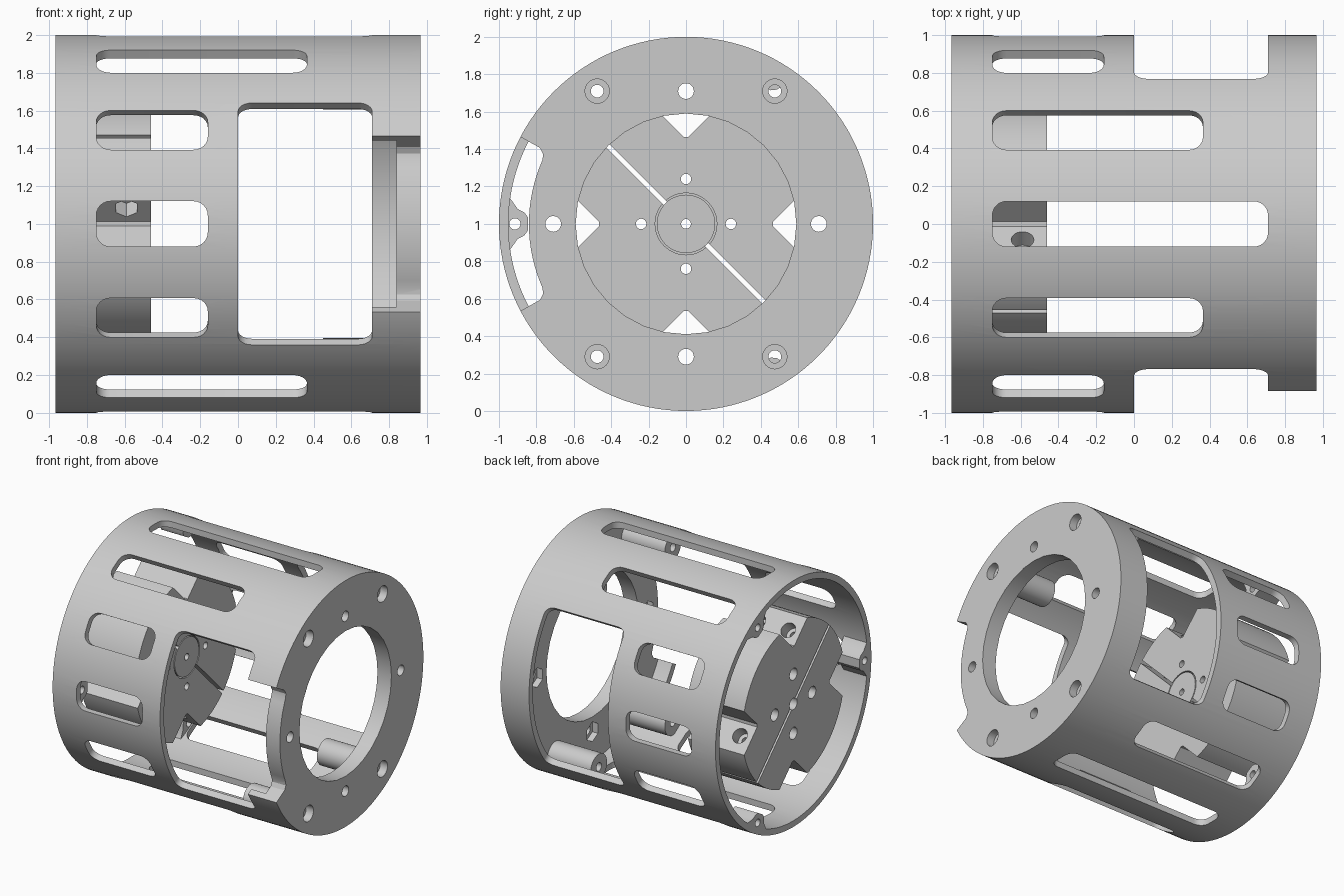
import bpy, bmesh
from math import sin, cos, tan, pi, radians
from mathutils import Vector, Matrix

if "Cube" in bpy.data.objects:
    bpy.data.objects.remove(bpy.data.objects["Cube"])

grey = bpy.data.materials.new("light grey")
grey.use_nodes = True
grey.diffuse_color = (0.6, 0.6, 0.6, 1)
grey.node_tree.nodes["Principled BSDF"].inputs["Base Color"].default_value = (0.6, 0.6, 0.6, 1)

END = 0.965      # half length along x
LIP = 0.84       # inner face of the flange
INNER = 0.95     # inner radius of the shell


def make(name, bm):
    """Turn a bmesh centred on the tube axis into an object raised to z = 1."""
    bmesh.ops.recalc_face_normals(bm, faces=bm.faces)
    mesh = bpy.data.meshes.new(name)
    bm.to_mesh(mesh)
    bm.free()
    mesh.materials.append(grey)
    ob = bpy.data.objects.new(name, mesh)
    ob.location.z = 1
    bpy.context.collection.objects.link(ob)
    return ob


def rod(p0, p1, r, n=24, name="rod"):
    """Cylinder between two points."""
    p0, p1 = Vector(p0), Vector(p1)
    d = p1 - p0
    m = Matrix.Translation((p0 + p1) / 2) @ d.to_track_quat('Z', 'Y').to_matrix().to_4x4()
    bm = bmesh.new()
    bmesh.ops.create_cone(bm, cap_ends=True, segments=n, radius1=r, radius2=r,
                          depth=d.length, matrix=m)
    return make(name, bm)


def along(y, z, x0, x1, r, n=24, name="rod"):
    return rod((x0, y, z), (x1, y, z), r, n, name)


def loft(a, b, name="loft"):
    """Solid between two matching outlines."""
    bm = bmesh.new()
    va, vb = [bm.verts.new(p) for p in a], [bm.verts.new(p) for p in b]
    bm.faces.new(va)
    bm.faces.new(vb[::-1])
    for i in range(len(va)):
        j = (i + 1) % len(va)
        bm.faces.new((va[i], va[j], vb[j], vb[i]))
    return make(name, bm)


def prism(pts, x0, x1, ang=0, name="prism"):
    """Outline of (radial, tangent) points turned to an angle, extruded along x."""
    c, s = cos(ang), sin(ang)
    yz = [(r * c - t * s, r * s + t * c) for r, t in pts]
    return loft([(x0, *p) for p in yz], [(x1, *p) for p in yz], name)


def opening(ang, x0, x1, d0, h0, d1, h1, corner):
    """Rounded rectangular cutter pointing outward; half width h0 at d0, h1 at d1."""
    def ring(d, h):
        pts = []
        for k, (cx, ct) in enumerate([(x1, h), (x0, h), (x0, -h), (x1, -h)]):
            cx += corner if cx == x0 else -corner
            ct += corner if ct < 0 else -corner
            for i in range(7):
                a = k * pi / 2 + i * pi / 12
                x, t = cx + corner * cos(a), ct + corner * sin(a)
                pts.append((x, d * cos(ang) - t * sin(ang), d * sin(ang) + t * cos(ang)))
        return pts
    return loft(ring(d0, h0), ring(d1, h1))


def combine(ob, tool, op='DIFFERENCE'):
    mod = ob.modifiers.new("bool", 'BOOLEAN')
    mod.operation, mod.object, mod.solver = op, tool, 'EXACT'
    bpy.context.view_layer.objects.active = ob
    bpy.ops.object.modifier_apply(modifier=mod.name)
    bpy.data.objects.remove(tool)


def smooth(ob):
    bpy.ops.object.select_all(action='DESELECT')
    ob.select_set(True)
    bpy.context.view_layer.objects.active = ob
    bpy.ops.object.shade_smooth_by_angle(angle=radians(30))


# Tube with a flange at the +x end
shell = along(0, 0, -END, END, 1, 128, "housing_shell")
combine(shell, along(0, 0, -1.2, LIP, INNER, 128))
combine(shell, along(0, 0, 0.6, 1.2, 0.59, 32))

# Ring of slots, every 30 degrees, in three lengths
for k in range(12):
    right = {0: 0.71, 1: 0.365, 2: -0.16, 3: -0.16}[min(abs(k - 3) % 6, 6 - abs(k - 3) % 6)]
    combine(shell, opening(k * pi / 6, -0.75, right, 0.88, 0.12, 1.1, 0.12, 0.075))

# Large side windows, front and back
for ang in (0, pi):
    w = tan(radians(39.8))
    combine(shell, opening(ang, 0, 0.71, 0.6, 0.6 * w, 1.2, 1.2 * w, 0.075))

# Notch in the front of the flange
arc = [(0.84 * cos(radians(a)), 0.84 * sin(radians(a))) for a in range(-24, 25, 3)]
side = [(r * cos(radians(a)), r * sin(radians(a))) for r, a in ((0.85, 26), (0.88, 27.5), (1.2, 28))]
combine(shell, prism(arc + side + [(r, -t) for r, t in side[::-1]], 0.6, 1.2, pi))

# Screw bosses behind the flange, counterbored from outside
for y in (-0.475, 0.475):
    for z in (-0.71, 0.71):
        combine(shell, along(y, z, 0.45, LIP + 0.05, 0.105, 32), 'UNION')
        combine(shell, along(y, z, 0.3, 1.2, 0.034))
        combine(shell, along(y, z, 0.9, 1.2, 0.065))

# Flange holes with hexagonal nut pockets inside
for y, z in ((0.71, 0), (-0.71, 0), (0, 0.71), (0, -0.71)):
    combine(shell, along(y, z, 0.7, 1.2, 0.042))
    combine(shell, along(y, z, 0.7, 0.89, 0.08, 6))

# Three small lugs inside the open rim
half = [(0.975, 0.18), (0.935, 0.13), (0.9, 0.08), (0.865, 0.062), (0.845, 0.035)]
for k in range(3):
    a = pi + k * 2 * pi / 3
    combine(shell, prism(half + [(r, -t) for r, t in half[::-1]], -END, -0.76, a), 'UNION')
    combine(shell, along(0.915 * cos(a), 0.915 * sin(a), -1.2, -0.6, 0.03))
smooth(shell)

# Split clamp block with four V grooves
block = along(0, 0, -END, -0.46, 0.655, 96, "clamp_block")
for k in range(4):
    vee = [(0.465, -0.012), (0.465, 0.012), (0.853, 0.4), (0.853, -0.4)]
    combine(block, prism(vee, -1.2, 0, k * pi / 2))
combine(block, prism([(-1, -0.012), (1, -0.012), (1, 0.012), (-1, 0.012)], -1.2, 0, 3 * pi / 4))
combine(block, along(0, 0, -0.56, 0, 0.165, 48))

# Axial holes, wider on the open side
for y, z in ((0.24, 0), (-0.24, 0), (0, 0.24), (0, -0.24), (0, 0)):
    combine(block, along(y, z, -1.2, 0, 0.028))
    combine(block, along(y, z, -1.2, -0.85, 0.048))

# Clamp bolt holes across the slit, with a round seat and a hexagonal seat
n = Vector((0, 1, 1)).normalized()
for x in (-0.59, -0.86):
    for s in (-1, 1):
        c = Vector((x, s * 0.31, -s * 0.31))
        combine(block, rod(c - n * 0.4, c + n * 0.4, 0.03))
        combine(block, rod(c + n * 0.22, c + n * 0.45, 0.06))
        combine(block, rod(c - n * 0.22, c - n * 0.45, 0.065, 6))
smooth(block)

# Round hub set into the block
hub = along(0, 0, -0.62, -0.46, 0.156, 48, "hub")
combine(hub, along(0, 0, -1, 0, 0.026))
smooth(hub)
